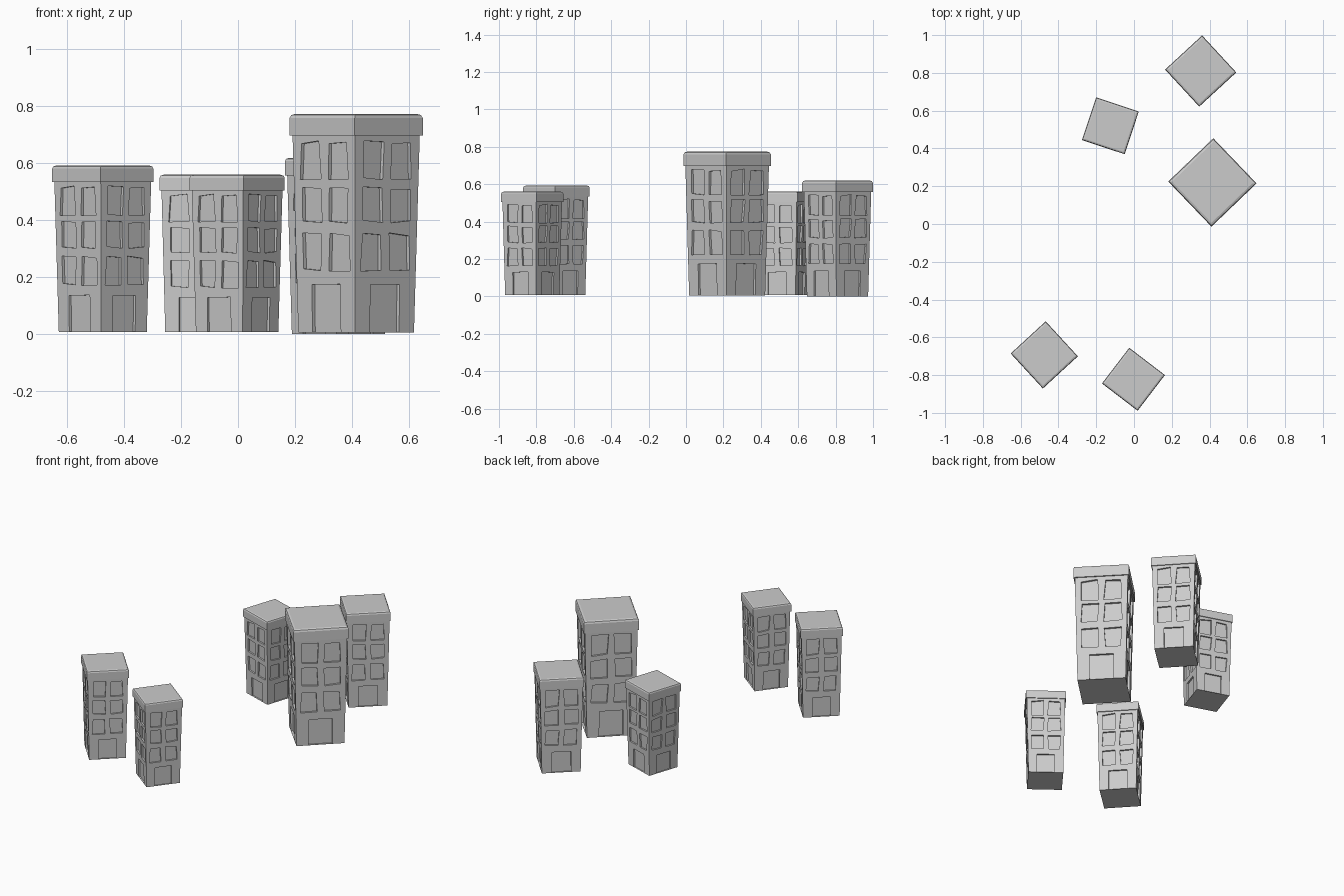
import bpy, bmesh, math, random

if "Cube" in bpy.data.objects:
    bpy.data.objects.remove(bpy.data.objects["Cube"])

random.seed(4)
BASE, TOP = 0.434, 0.478      # half widths of the tapered body
NECK, ROOF = 2.09, 2.32       # heights of cornice underside and roof
DEPTH = 0.042                 # window and door recess


def prism(bm, low, high):
    """Closed solid between two matching rings."""
    a = [bm.verts.new(p) for p in low]
    b = [bm.verts.new(p) for p in high]
    n = len(a)
    bm.faces.new(a[::-1])
    bm.faces.new(b)
    for i in range(n):
        j = (i + 1) % n
        bm.faces.new((a[i], a[j], b[j], b[i]))


def square(h, z):
    return [(-h, -h, z), (h, -h, z), (h, h, z), (-h, h, z)]


def to_mesh(bm, name):
    bmesh.ops.recalc_face_normals(bm, faces=bm.faces)
    me = bpy.data.meshes.new(name)
    bm.to_mesh(me)
    bm.free()
    return me


def add(name, me):
    ob = bpy.data.objects.new(name, me)
    bpy.context.collection.objects.link(ob)
    return ob


# tapered body
bm = bmesh.new()
prism(bm, square(BASE, 0), square(TOP, NECK + 0.03))
body = add("body_source", to_mesh(bm, "building_body"))

# crooked openings, following the slope of each wall
bm = bmesh.new()


def opening(side, x0, x1, z0, z1, jitter):
    def ring(offset):
        out = []
        for x, z in corners:
            y = -(BASE + (TOP - BASE) * z / NECK) + offset
            c, s = [(1, 0), (0, 1), (-1, 0), (0, -1)][side]
            out.append((x * c - y * s, x * s + y * c, z))
        return out
    corners = [(x + random.uniform(-jitter, jitter),
                z + random.uniform(-jitter, jitter))
               for x, z in ((x0, z0), (x1, z0), (x1, z1), (x0, z1))]
    prism(bm, ring(-0.1), ring(DEPTH))


for side in range(4):
    for z0, z1 in ((0.67, 1.04), (1.18, 1.53), (1.63, 2.02)):
        opening(side, -0.355, -0.06, z0, z1, 0.02)
        opening(side, 0.06, 0.355, z0, z1, 0.02)
    opening(side, -0.215, 0.215, 0.004, 0.51, 0.003)
cutter = add("opening_cutter", to_mesh(bm, "opening_cutter"))
cutter.hide_render = True

mod = body.modifiers.new("openings", 'BOOLEAN')
mod.operation = 'DIFFERENCE'
mod.solver = 'EXACT'
mod.object = cutter
dg = bpy.context.evaluated_depsgraph_get()
body_mesh = bpy.data.meshes.new_from_object(body.evaluated_get(dg))
bpy.data.objects.remove(body)
bpy.data.objects.remove(cutter)

# overhanging cornice with a softened upper rim
bm = bmesh.new()
prism(bm, square(0.5, NECK), square(0.5, ROOF))
rim = [e for e in bm.edges if all(v.co.z > ROOF - 0.01 for v in e.verts)]
bmesh.ops.bevel(bm, geom=rim, offset=0.045, segments=2, profile=0.5,
                affect='EDGES')
cornice_mesh = to_mesh(bm, "building_cornice")

# x, y, base z, cornice width, turn in degrees
buildings = [
    (0.353, 0.81, 0.0, 0.267, 42.7),
    (-0.125, 0.52, 0.008, 0.238, 71.6),
    (0.415, 0.22, 0.006, 0.331, 43.8),
    (-0.475, -0.693, 0.008, 0.252, 42.6),
    (-0.003, -0.822, 0.008, 0.238, 52.6),
]
for i, (x, y, z, size, turn) in enumerate(buildings, 1):
    for part, me in (("body", body_mesh), ("cornice", cornice_mesh)):
        ob = add(f"building_{i}_{part}", me)
        ob.location = (x, y, z)
        ob.scale = (size,) * 3
        ob.rotation_euler.z = math.radians(turn)
